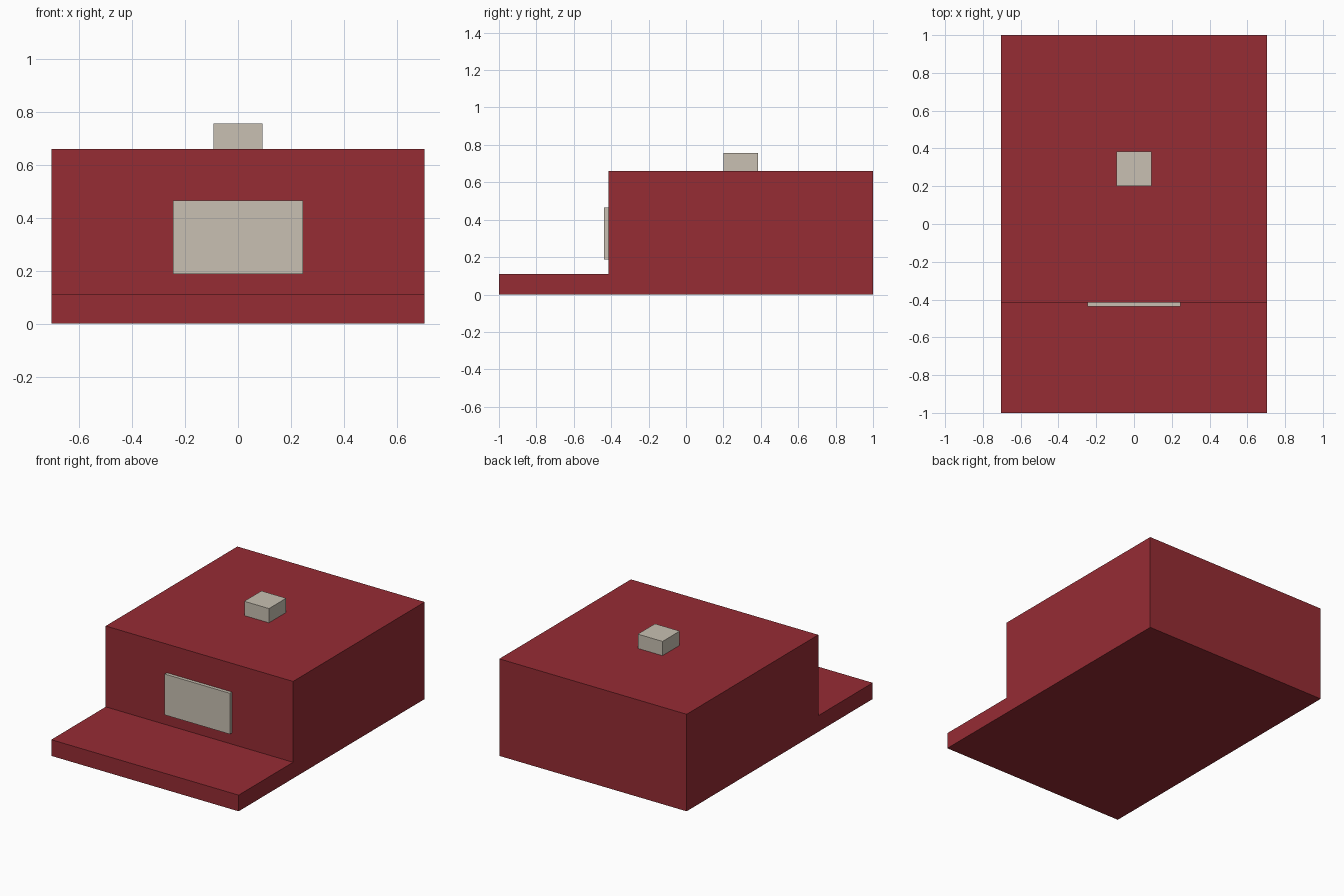
import bpy
import bmesh

if "Cube" in bpy.data.objects:
    bpy.data.objects.remove(bpy.data.objects["Cube"], do_unlink=True)


def material(name, rgb):
    mat = bpy.data.materials.new(name)
    mat.use_nodes = True
    mat.diffuse_color = (*rgb, 1)
    bsdf = mat.node_tree.nodes["Principled BSDF"]
    bsdf.inputs["Base Color"].default_value = (*rgb, 1)
    bsdf.inputs["Roughness"].default_value = 0.8
    return mat


def extrude_profile(name, profile, half_width, mat):
    """Extrude a (y, z) side profile along x, centred on x = 0."""
    bm = bmesh.new()
    face = bm.faces.new([bm.verts.new((-half_width, y, z)) for y, z in profile])
    new = bmesh.ops.extrude_face_region(bm, geom=[face])["geom"]
    verts = [v for v in new if isinstance(v, bmesh.types.BMVert)]
    bmesh.ops.translate(bm, vec=(2 * half_width, 0, 0), verts=verts)
    bmesh.ops.recalc_face_normals(bm, faces=bm.faces)
    mesh = bpy.data.meshes.new(name)
    bm.to_mesh(mesh)
    bm.free()
    mesh.materials.append(mat)
    obj = bpy.data.objects.new(name, mesh)
    bpy.context.collection.objects.link(obj)
    return obj


def box(name, half_width, y0, y1, z0, z1, mat):
    return extrude_profile(name, [(y0, z0), (y1, z0), (y1, z1), (y0, z1)], half_width, mat)


red = material("dark red", (0.305, 0.025, 0.034))
beige = material("warm beige", (0.578, 0.527, 0.445))

STEP_Y, STEP_Z, ROOF_Z = -0.415, 0.11, 0.66

# Main block with the low porch step in front
extrude_profile("building_body", [(-1, 0), (1, 0), (1, ROOF_Z), (STEP_Y, ROOF_Z),
                                  (STEP_Y, STEP_Z), (-1, STEP_Z)], 0.705, red)

# Panel on the front wall
box("front_panel", 0.245, -0.438, STEP_Y, 0.187, 0.465, beige)

# Small box on the roof
box("roof_box", 0.093, 0.2, 0.385, ROOF_Z, 0.757, beige)
